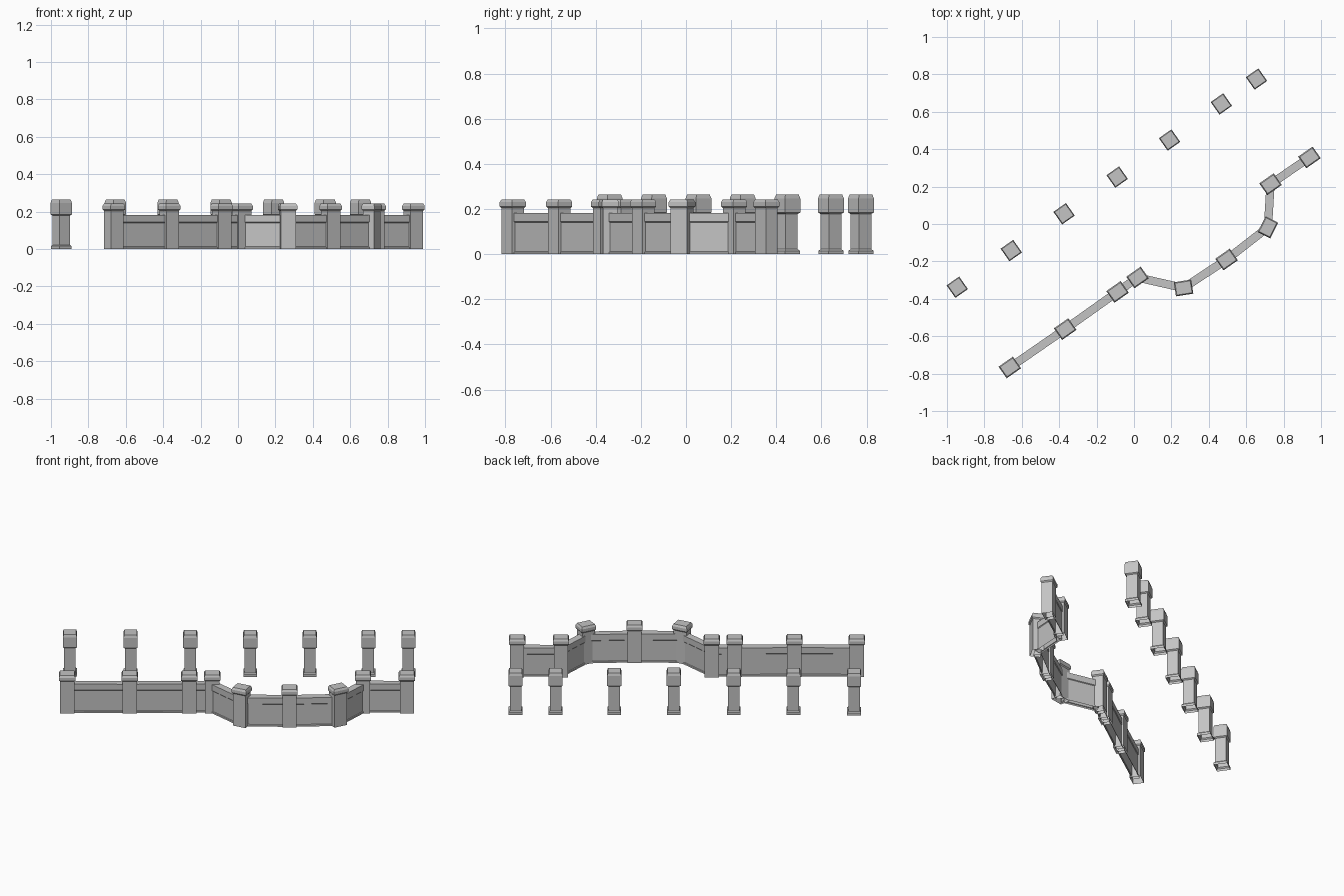
import bpy, bmesh, math
from mathutils import Matrix, Vector

if "Cube" in bpy.data.objects:
    bpy.data.objects.remove(bpy.data.objects["Cube"])

stone = bpy.data.materials.new("grey stone")
stone.diffuse_color = (0.55, 0.55, 0.55, 1)
stone.use_nodes = True
stone.node_tree.nodes["Principled BSDF"].inputs["Base Color"].default_value = stone.diffuse_color
RUN = math.radians(35)  # main direction of both rows


def loft(name, profile, loc, angle, closed_bottom=False):
    """Stack rectangles (z, length, depth) into one turned solid, open underneath."""
    bm = bmesh.new()
    rings = []
    for z, w, d in profile:
        rings.append([bm.verts.new((sx * w / 2, sy * d / 2, z))
                      for sx, sy in ((-1, -1), (1, -1), (1, 1), (-1, 1))])
    for a, b in zip(rings, rings[1:]):
        for i in range(4):
            j = (i + 1) % 4
            bm.faces.new((a[i], a[j], b[j], b[i]))
    bm.faces.new(rings[-1])
    if closed_bottom:
        bm.faces.new(rings[0][::-1])
    bm.transform(Matrix.Translation((loc[0], loc[1], 0)) @ Matrix.Rotation(angle, 4, 'Z'))
    me = bpy.data.meshes.new(name)
    bm.to_mesh(me)
    bm.free()
    me.materials.append(stone)
    ob = bpy.data.objects.new(name, me)
    bpy.context.collection.objects.link(ob)
    return ob


# free-standing columns of the back row
column = [(0, .080, .080), (.015, .080, .080), (.022, .066, .066), (.178, .066, .066),
          (.184, .082, .082), (.247, .082, .082), (.264, .072, .072)]
for p in [(-.945, -.338), (-.656, -.142), (-.374, .055), (-.09, .251),
          (.19, .449), (.467, .642), (.655, .775)]:
    loft("column", column, p, RUN)

# posts of the front wall: x, y, turn in degrees
posts = [(-.664, -.767, 35), (-.368, -.562, 35), (-.088, -.363, 35), (.019, -.286, 35),
         (.265, -.342, 9), (.495, -.190, 35), (.716, -.018, 63), (.73, .213, 35),
         (.938, .356, 35)]
post = [(0, .082, .064), (.204, .082, .064), (.211, .094, .076),
        (.230, .094, .076), (.243, .082, .064)]
for x, y, deg in posts:
    loft("post", post, (x, y), math.radians(deg))

# wall panels between neighbouring posts: footing, recessed panel, top band
for a, b in zip(posts, posts[1:]):
    v = Vector(b[:2]) - Vector(a[:2])
    mid = (Vector(a[:2]) + Vector(b[:2])) / 2
    n = v.length - .03
    wall = [(0, n, .044), (.010, n, .044), (.012, n, .036), (.140, n, .036),
            (.144, n, .044), (.182, n, .044)]
    loft("wall", wall, mid, math.atan2(v.y, v.x))
